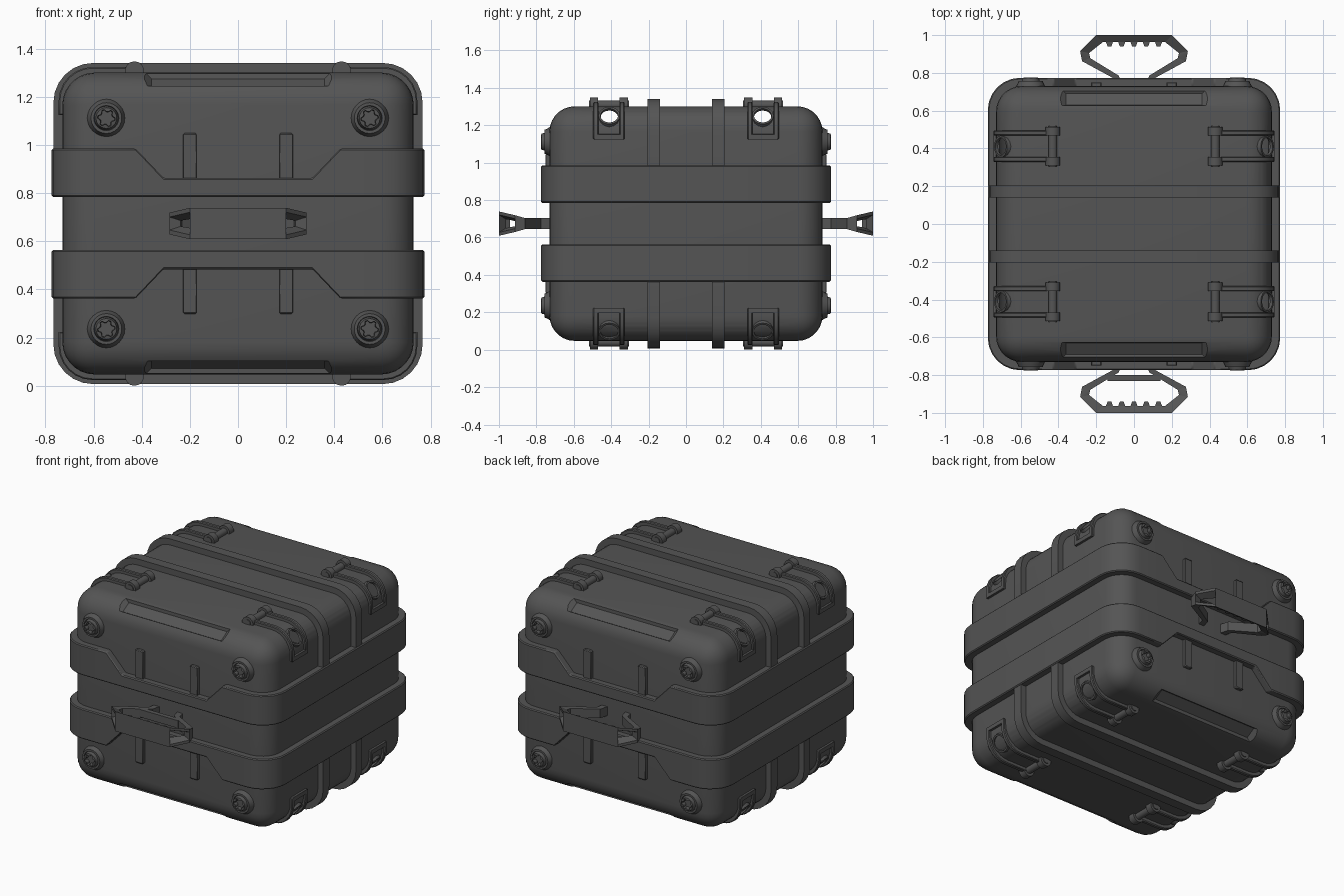
import bpy, bmesh
from math import sin, cos, pi
from mathutils import Vector, Matrix

if "Cube" in bpy.data.objects:
    bpy.data.objects.remove(bpy.data.objects["Cube"])

CZ = 0.674                      # height of the case centre; parts are built around z = 0
HALF = Vector((0.73, 0.73, 0.627))
R = 0.135
dark = bpy.data.materials.new("dark_plastic")
dark.diffuse_color = (0.09, 0.09, 0.09, 1)
dark.use_nodes = True
dark.node_tree.nodes["Principled BSDF"].inputs["Base Color"].default_value = dark.diffuse_color


def finish(name, bm, mirror="", bevel=0.0):
    """Mirror the mesh over the given axes and turn it into an object."""
    for ax in mirror:
        i = "xyz".index(ax)
        new = bmesh.ops.duplicate(bm, geom=bm.verts[:] + bm.edges[:] + bm.faces[:])["geom"]
        for v in new:
            if isinstance(v, bmesh.types.BMVert):
                v.co[i] *= -1
    bmesh.ops.recalc_face_normals(bm, faces=bm.faces[:])
    me = bpy.data.meshes.new(name)
    bm.to_mesh(me)
    bm.free()
    me.materials.append(dark)
    ob = bpy.data.objects.new(name, me)
    bpy.context.collection.objects.link(ob)
    ob.location.z = CZ
    if bevel:
        m = ob.modifiers.new("edge", "BEVEL")
        m.width, m.segments, m.angle_limit = bevel, 1, 0.7
    return ob


def hull(bm, pts):
    vs = [bm.verts.new(p) for p in pts]
    bmesh.ops.convex_hull(bm, input=vs)


def box(bm, x0, x1, y0, y1, z0, z1):
    hull(bm, [(x, y, z) for x in (x0, x1) for y in (y0, y1) for z in (z0, z1)])


def loft(bm, rings, closed=False):
    """Skin a list of equal-length vertex rings, capped unless closed."""
    rs = [[bm.verts.new(p) for p in r] for r in rings]
    n = len(rs[0])
    for a, b in zip(rs, rs[1:] + rs[:1] if closed else rs[1:]):
        for i in range(n):
            j = (i + 1) % n
            bm.faces.new((a[i], a[j], b[j], b[i]))
    if not closed:
        bm.faces.new(rs[0])
        bm.faces.new(rs[-1])


def arc(cx, cy, r, a0, n=6):
    return [(cx + r * cos(a0 + pi / 2 * k / n), cy + r * sin(a0 + pi / 2 * k / n)) for k in range(n + 1)]


# Cutters: eight lashing holes and four shallow edge trays
hole_dir = Vector((0.8, 0, 0.6))
hole_mid = Vector((0.698, 0.41, 0.572))
bm = bmesh.new()
bmesh.ops.create_cone(bm, cap_ends=True, segments=16, radius1=0.047, radius2=0.047, depth=0.2,
                      matrix=Matrix.Translation(hole_mid) @ hole_dir.to_track_quat("Z", "Y").to_matrix().to_4x4())
holes = finish("hole_cutter", bm, "xyz")

bm = bmesh.new()
mid, tan, nor = Vector((0, 0.67, 0.60)), Vector((0, 0.857, -0.515)), Vector((0, 0.515, 0.857))
hull(bm, [mid + Vector((sx * hl, 0, 0)) + tan * (sy * hw) + nor * d
          for d, hl, hw in ((-0.02, 0.36, 0.036), (0.07, 0.47, 0.098)) for sx in (-1, 1) for sy in (-1, 1)])
trays = finish("tray_cutter", bm, "yz")

# Case body: rounded hollow shell
bm = bmesh.new()
box(bm, -HALF.x, HALF.x, -HALF.y, HALF.y, -HALF.z, HALF.z)
bmesh.ops.dissolve_limit(bm, angle_limit=0.01, verts=bm.verts[:], edges=bm.edges[:])
bmesh.ops.bevel(bm, geom=bm.edges[:], offset=R, segments=7, profile=0.5, affect="EDGES")
body = finish("case_body", bm)
for c in (holes, trays):
    c.hide_render = True
    m = body.modifiers.new("cut", "BOOLEAN")
    m.object, m.operation, m.solver = c, "DIFFERENCE", "EXACT"
dg = bpy.context.evaluated_depsgraph_get()
cut = bpy.data.meshes.new_from_object(body.evaluated_get(dg))
body.modifiers.clear()


def depth(p):
    q = [abs(p[i]) - HALF[i] + R for i in range(3)]
    return Vector([max(c, 0) for c in q]).length + min(max(q), 0) - R


# Open the holes into the empty inside
bm = bmesh.new()
bm.from_mesh(cut)
dead = []
for f in bm.faces:
    c = f.calc_center_median()
    if abs(c.x) > 0.5 and 0.34 < abs(c.y) < 0.48 and depth(c) < -0.015:
        dead.append(f)
bmesh.ops.delete(bm, geom=dead, context="FACES")
bm.to_mesh(cut)
bm.free()
body.data = cut
for c in (holes, trays):
    bpy.data.objects.remove(c)


# Bumper bands with notched front and back
def ring(r):
    c, e = 0.603, 0.603 + r
    xs = (-0.425, -0.31, 0.31, 0.425)
    return ([(x, -e) for x in xs] + arc(c, -c, r, -pi / 2) + arc(c, c, r, 0)
            + [(x, e) for x in reversed(xs)] + arc(-c, c, r, pi / 2) + arc(-c, -c, r, pi))


bm = bmesh.new()
sections = []
for o, i in zip(ring(0.171), ring(0.115)):
    top = 0.19 if abs(o[0]) < 0.35 and abs(o[1]) > 0.7 else 0.311
    sections.append([(*o, 0.111), (*o, top), (*i, top), (*i, 0.111)])
loft(bm, sections, closed=True)
finish("bumper_bands", bm, "z", 0.006)


# Strips that run along the top and bend down the side
def bent_strip(bm, x0, z0, y0, y1, out, inn, r):
    (ox, oz), (ix, iz) = out, inn
    t = ox - ix
    outer = [(ox, z0)] + arc(ox - r, oz - r, r, 0) + [(x0, oz)]
    inner = [(ix, z0)] + arc(ox - r, oz - r, r - t, 0) + [(x0, iz)]
    loft(bm, [[(o[0], y0, o[1]), (o[0], y1, o[1]), (i[0], y1, i[1]), (i[0], y0, i[1])]
              for o, i in zip(outer, inner)])


bm = bmesh.new()
bent_strip(bm, 0, 0.29, 0.14, 0.205, (0.767, 0.667), (0.71, 0.61), 0.165)
finish("wrap_straps", bm, "xyz")

# Front and back ribs
bm = bmesh.new()
box(bm, 0.172, 0.228, 0.70, 0.75, 0.17, 0.375)
finish("front_ribs", bm, "xyz", 0.005)

# Corner wire loops with hinge knobs
YL = 0.412
bm = bmesh.new()
for y in (YL - 0.07, YL + 0.07):
    bent_strip(bm, 0.43, 0.45, y - 0.014, y + 0.014, (0.745, 0.65), (0.71, 0.615), 0.14)
box(bm, 0.71, 0.745, YL - 0.084, YL + 0.084, 0.45, 0.478)
finish("lashing_loops", bm, "xyz", 0.005)

bm = bmesh.new()
for y, r, d in ((YL - 0.08, 0.04, 0.045), (YL + 0.08, 0.04, 0.045), (YL, 0.024, 0.215)):
    bmesh.ops.create_cone(bm, cap_ends=True, segments=14, radius1=r, radius2=r, depth=d,
                          matrix=Matrix.Translation((0.43, y, CZ - 0.04)) @ Matrix.Rotation(pi / 2, 4, "X"))
finish("loop_hinges", bm, "xyz")

# Thin lips around the lashing holes
bm = bmesh.new()
u, w = Vector((0, 1, 0)), Vector((-0.6, 0, 0.8))
lip = []
for k in range(16):
    d = u * cos(k * pi / 8) + w * sin(k * pi / 8)
    lip.append([hole_mid + d * r + hole_dir * h
                for r, h in ((0.047, -0.008), (0.047, 0.01), (0.058, 0.01), (0.062, -0.012))])
loft(bm, lip, closed=True)
finish("hole_lips", bm, "xyz")

# Corner bolts with star sockets
bm = bmesh.new()
profile = ((0.088, 0.68, 0), (0.082, 0.722, 0), (0.068, 0.745, 0), (0.064, 0.757, 0), (0.052, 0.757, 0),
           (0.05, 0.747, 0), (0.043, 0.773, 0), (0.037, 0.775, 0.009), (0.034, 0.75, 0.009))
loft(bm, [[(0.547 + (r - s * (k % 4 > 1)) * cos(k * pi / 12), y, 0.438 + (r - s * (k % 4 > 1)) * sin(k * pi / 12))
           for k in range(24)] for r, y, s in profile])
finish("corner_bolts", bm, "xyz")

# Carry handles: arms, open end frames, grip with finger teeth
rows = ((0.10, 0.71, 0.06, 0.71, 0.03, 0.03), (0.115, 0.775, 0.08, 0.785, 0.03, 0.03),
        (0.275, 0.862, 0.232, 0.878, 0.03, 0.03), (0.285, 0.915, 0.238, 0.905, 0.045, 0.03),
        (0.20, 1.0, 0.165, 0.963, 0.065, 0.042))


def section(row, lo=None):
    ox, oy, ix, iy, ho, hi = row
    a, b = (-ho, -hi) if lo is None else (ho - lo, hi - lo)
    return [(ox, oy, ho), (ox, oy, a), (ix, iy, hi), (ix, iy, b)]


bm = bmesh.new()
for a, b in zip(rows[:3], rows[1:4]):
    hull(bm, section(a) + section(b))
for s in (1, -1):
    hull(bm, [(x, y, z * s) for x, y, z in section(rows[3], 0.018) + section(rows[4], 0.018)])
g = section(rows[4])
hull(bm, g + [(0, y, z) for x, y, z in g])
for x in (0.0, 0.065, 0.13):
    hull(bm, [(x + dx, y, z) for dx, y in ((-0.02, 0.968), (0.02, 0.968), (-0.01, 0.94), (0.01, 0.94))
              for z in (-0.035, 0.035)])
finish("carry_handles", bm, "xy")

bm = bmesh.new()
box(bm, -0.14, 0.14, -0.83, -0.80, -0.02, 0.03)
finish("front_handle_bar", bm)

# Smooth shading with sharp edges kept
for ob in bpy.context.scene.objects:
    ob.select_set(True)
    bpy.context.view_layer.objects.active = ob
bpy.ops.object.shade_smooth_by_angle(angle=0.56)
